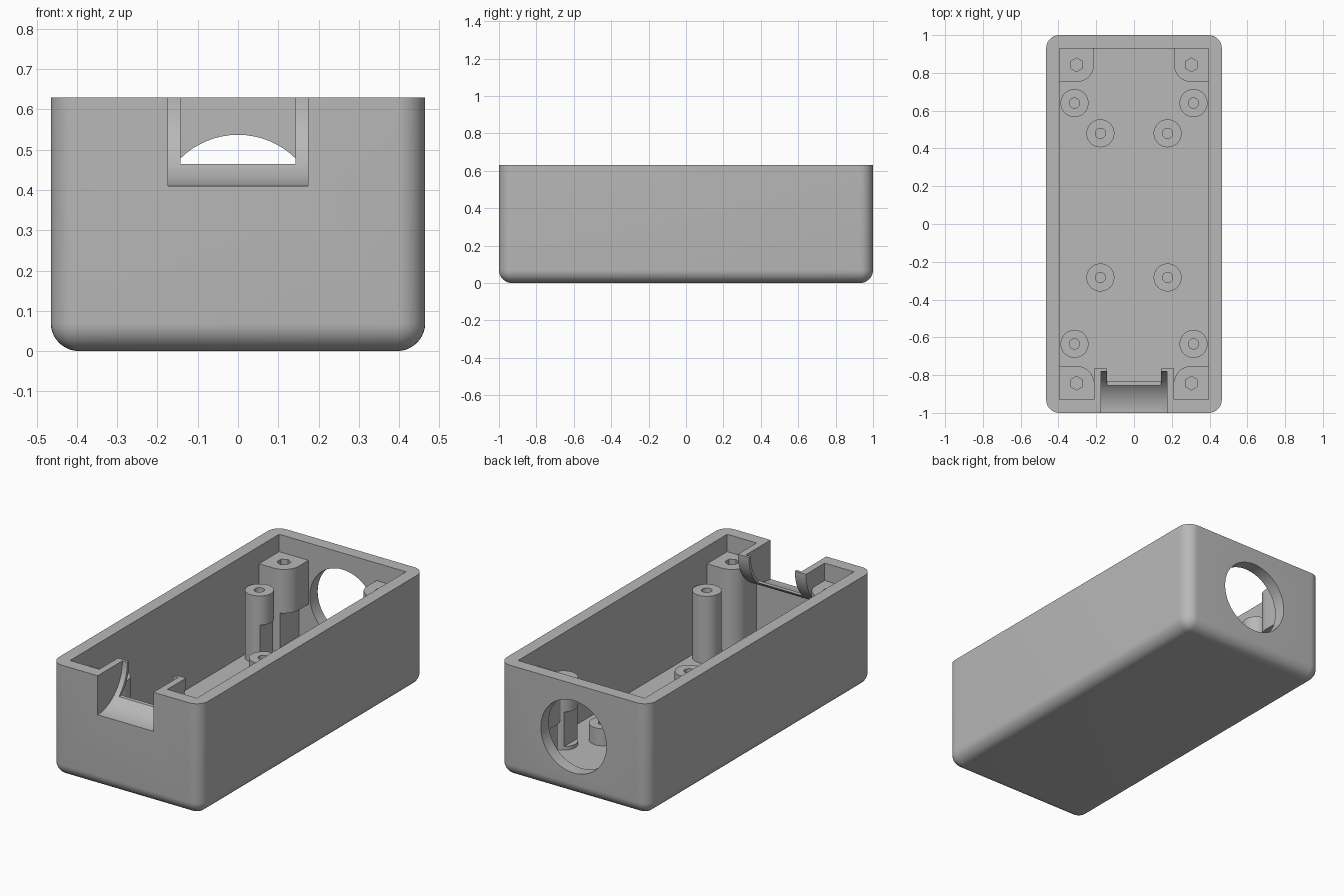
import bpy, bmesh, math
from mathutils import Vector, Matrix

if "Cube" in bpy.data.objects:
    bpy.data.objects.remove(bpy.data.objects["Cube"], do_unlink=True)

grey = bpy.data.materials.new("plain grey")
grey.use_nodes = True
grey.diffuse_color = (0.48, 0.48, 0.48, 1)
grey.node_tree.nodes["Principled BSDF"].inputs["Base Color"].default_value = (0.48, 0.48, 0.48, 1)

# Main dimensions
HX, HY, TOP, WALL = 0.465, 1.0, 0.63, 0.07
IX, IY = HX - WALL, HY - WALL


def finish(name, bm):
    bmesh.ops.recalc_face_normals(bm, faces=bm.faces[:])
    mesh = bpy.data.meshes.new(name)
    bm.to_mesh(mesh)
    bm.free()
    mesh.materials.append(grey)
    ob = bpy.data.objects.new(name, mesh)
    bpy.context.collection.objects.link(ob)
    return ob


def box_mesh(lo, hi):
    bm = bmesh.new()
    bmesh.ops.create_cube(bm, size=1)
    lo, hi = Vector(lo), Vector(hi)
    for v in bm.verts:
        v.co = [(lo[i] + hi[i]) / 2 + v.co[i] * (hi[i] - lo[i]) for i in range(3)]
    return bm


def box(name, lo, hi):
    return finish(name, box_mesh(lo, hi))


def cylinder(name, centre, radius, length, axis="Z", sides=48):
    rot = {"X": Matrix.Rotation(math.pi / 2, 4, "Y"),
           "Y": Matrix.Rotation(math.pi / 2, 4, "X"),
           "Z": Matrix.Identity(4)}[axis]
    bm = bmesh.new()
    bmesh.ops.create_cone(bm, cap_ends=True, segments=sides, radius1=radius, radius2=radius,
                          depth=length, matrix=Matrix.Translation(centre) @ rot)
    return finish(name, bm)


def prism(name, points, offset):
    bm = bmesh.new()
    face = bm.faces.new([bm.verts.new(p) for p in points])
    ext = bmesh.ops.extrude_face_region(bm, geom=[face], use_keep_orig=True)
    moved = [g for g in ext["geom"] if isinstance(g, bmesh.types.BMVert)]
    bmesh.ops.translate(bm, verts=moved, vec=offset)
    return finish(name, bm)


def cut(ob, *cutters):
    bpy.context.view_layer.objects.active = ob
    for c in cutters:
        c.hide_render = True
        mod = ob.modifiers.new("cut", "BOOLEAN")
        mod.operation, mod.solver, mod.object = "DIFFERENCE", "EXACT", c
        bpy.ops.object.modifier_apply(modifier=mod.name)
        bpy.data.objects.remove(c, do_unlink=True)


def smooth(ob):
    bpy.ops.object.select_all(action="DESELECT")
    ob.select_set(True)
    bpy.context.view_layer.objects.active = ob
    bpy.ops.object.shade_smooth_by_angle(angle=math.radians(30))


def notch_cutter():
    # Round scoop across the top of the front wall
    return cylinder("scoop_cutter", (0, -HY, TOP), 0.22, 0.347, "X", 96)


def clearance_cutter():
    # Room for the part mounted behind the back opening
    return box("clearance_cutter", (-0.27, 0.56, 0.09), (0.27, IY + 0.02, 0.285))


# Shell: rounded outside, square cavity inside, open top
bm = box_mesh((-HX, -HY, 0), (HX, HY, TOP))
edges = [e for e in bm.edges if min(v.co.z for v in e.verts) < TOP / 2]
bmesh.ops.bevel(bm, geom=edges, offset=0.07, segments=10, profile=0.5, affect="EDGES")
shell = finish("case_shell", bm)
cut(shell,
    box("cavity_cutter", (-IX, -IY, WALL), (IX, IY, TOP + 0.2)),
    cylinder("opening_cutter", (0, HY, 0.333), 0.204, 0.3, "Y", 64),
    notch_cutter())
smooth(shell)

# Curved guard behind the front notch, with a slot through its middle
R = 0.236
start = math.asin(WALL / R)
arc = [start + (math.pi / 2 - start) * i / 20 for i in range(21)]
profile = [(-0.212, -IY, TOP)]
profile += [(-0.212, -HY + R * math.sin(a), TOP - R * math.cos(a)) for a in arc]
guard = prism("notch_guard", profile, (0.424, 0, 0))
cut(guard, notch_cutter(),
    box("slot_cutter", (-0.143, -1.1, 0.465), (0.143, -0.7, TOP + 0.1)))
smooth(guard)

# Corner posts with a rounded inner corner and a hexagonal hole
POST_TOP, IN_X, IN_Y, RAD = 0.532, 0.212, 0.752, 0.092
for sy, end in ((-1, "front"), (1, "back")):
    for sx, side in ((-1, "right"), (1, "left")):
        outline = [(IX + 0.01, IN_Y), (IX + 0.01, IY + 0.01), (IN_X, IY + 0.01)]
        for i in range(13):
            a = math.pi + math.pi / 2 * i / 12
            outline.append((IN_X + RAD + RAD * math.cos(a), IN_Y + RAD + RAD * math.sin(a)))
        post = prism(f"{end}_{side}_corner_post",
                     [(sx * x, sy * y, 0.05) for x, y in outline], (0, 0, POST_TOP - 0.05))
        cutters = [cylinder("hex_cutter", (sx * 0.304, sy * 0.843, 0.37), 0.036, 0.6, "Z", 6)]
        if sy > 0:
            cutters.append(clearance_cutter())
        cut(post, *cutters)
        smooth(post)

# Round standoffs: x, y, top height
for kind, x, y, top in (("tall", 0.315, 0.64, 0.449), ("tall", 0.315, -0.635, 0.449),
                        ("short", 0.178, 0.48, 0.166), ("short", 0.178, -0.283, 0.166)):
    for sx, side in ((-1, "right"), (1, "left")):
        end = "back" if y > 0 else "front"
        post = cylinder(f"{end}_{side}_{kind}_standoff", (sx * x, y, (top + 0.05) / 2), 0.074, top - 0.05)
        cutters = [cylinder("screw_cutter", (sx * x, y, 0.37), 0.027, 0.6, "Z", 24)]
        if kind == "tall" and y > 0:
            cutters.append(clearance_cutter())
        cut(post, *cutters)
        smooth(post)
